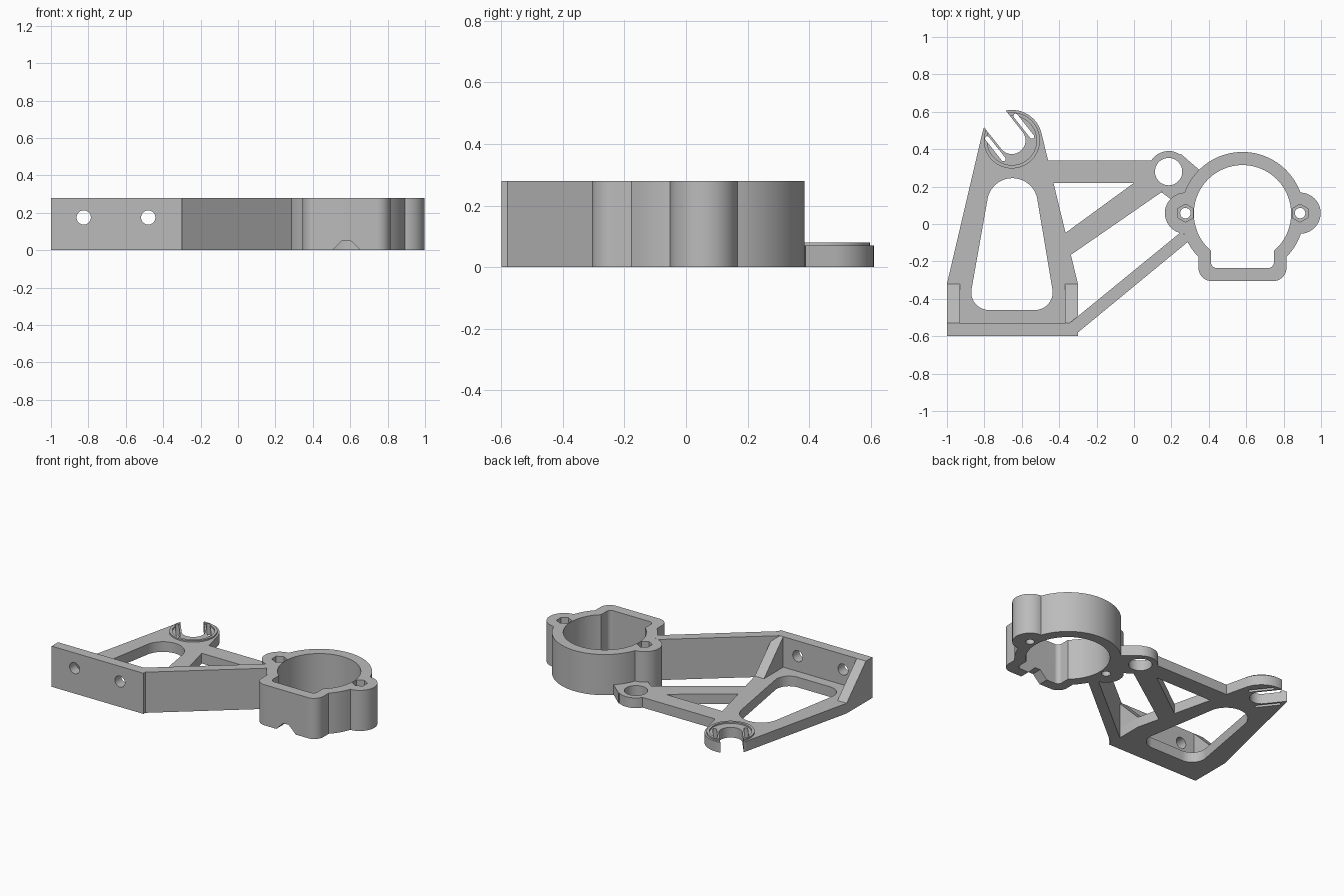
import bpy, bmesh, math
from mathutils import Vector, Matrix
from mathutils.geometry import convex_hull_2d

old = bpy.data.objects.get("Cube")
if old:
    bpy.data.objects.remove(old)

GREY = (0.5, 0.5, 0.5, 1)
mat = bpy.data.materials.new("plain grey")
mat.use_nodes = True
mat.diffuse_color = GREY
mat.node_tree.nodes["Principled BSDF"].inputs["Base Color"].default_value = GREY

LOW, TALL = 0.07, 0.28


def prism(name, circles, z0, z1, sides=64):
    """Extrude the convex outline around circles (x, y, radius)."""
    pts = []
    for x, y, r in circles:
        n = sides if r else 1
        for i in range(n):
            a = math.tau * i / n + math.pi / 2
            pts.append(Vector((x + r * math.cos(a), y + r * math.sin(a))))
    outline = [pts[i] for i in convex_hull_2d(pts)]
    bm = bmesh.new()
    face = bm.faces.new([bm.verts.new((p.x, p.y, z0)) for p in outline])
    top = bmesh.ops.extrude_face_region(bm, geom=[face])["geom"]
    bmesh.ops.translate(bm, vec=(0, 0, z1 - z0),
                        verts=[v for v in top if isinstance(v, bmesh.types.BMVert)])
    bmesh.ops.recalc_face_normals(bm, faces=bm.faces)
    mesh = bpy.data.meshes.new(name)
    bm.to_mesh(mesh)
    bm.free()
    mesh.materials.append(mat)
    ob = bpy.data.objects.new(name, mesh)
    bpy.context.collection.objects.link(ob)
    return ob


def poly(name, points, z0, z1):
    return prism(name, [(x, y, 0) for x, y in points], z0, z1)


def combine(ob, others, operation):
    """Join or cut with each solid in turn, then discard it."""
    for other in others:
        mod = ob.modifiers.new("solid", "BOOLEAN")
        mod.operation, mod.solver, mod.object = operation, "EXACT", other
        bpy.context.view_layer.objects.active = ob
        bpy.ops.object.modifier_apply(modifier=mod.name)
        bpy.data.objects.remove(other)


def stand_up(ob, swap):
    """Turn an extruded profile by reassigning its axes."""
    ob.data.transform(swap)
    bm = bmesh.new()
    bm.from_mesh(ob.data)
    bmesh.ops.recalc_face_normals(bm, faces=bm.faces)
    bm.to_mesh(ob.data)
    bm.free()
    return ob


XZY = Matrix(((1, 0, 0, 0), (0, 0, 1, 0), (0, 1, 0, 0), (0, 0, 0, 1)))
YZX = Matrix(((0, 0, 1, 0), (1, 0, 0, 0), (0, 1, 0, 0), (0, 0, 0, 1)))

# Snap clip frame: d runs out of the mouth, n across it
clip = Vector((-0.653, 0.447))
d = Vector((-0.62, 0.785))
n = Vector((0.785, 0.62))


def at(across, along, r):
    p = clip + n * across + d * along
    return (p.x, p.y, r)


def clip_cutters():
    cutters = [prism("mouth", [at(0, 0, 0.073), at(0, 0.3, 0.073)], -0.1, 0.2)]
    for s in (-1, 1):
        cutters.append(prism("slot", [at(s * 0.097, -0.05, 0.012),
                                      at(s * 0.097, 0.09, 0.012)], -0.1, 0.2))
    return cutters


# Low plate: tapered frame, arm, strut and eyelet
plate = prism("base_plate", [(-1, -0.6, 0), (-0.3, -0.6, 0), (-0.3, -0.32, 0),
                             (-1, -0.32, 0), (-0.805, 0.51, 0), at(0, 0, 0.163)], 0, LOW)
eye = (0.185, 0.28)
combine(plate, [
    poly("arm", [(-0.55, 0.22), (-0.55, 0.34), (0.18, 0.34), (0.18, 0.22)], 0, LOW),
    poly("strut", [(-0.4, -0.072), (-0.4, -0.208), (0.147, 0.17), (0.13, 0.26), (0.055, 0.26)], 0, LOW),
    prism("eyelet", [(*eye, 0.11)], 0, LOW),
    poly("web", [(0.25, 0.375), (0.36, 0.28), (0.29, 0.15), (0.2, 0.13), (0.147, 0.17)], 0, LOW),
], "UNION")
combine(plate, [
    prism("window", [(-0.65, 0.11, 0.135), (-0.775, -0.365, 0.095), (-0.53, -0.365, 0.095)], -0.1, 0.2),
    prism("eyelet_hole", [(*eye, 0.073)], -0.1, 0.2),
] + clip_cutters(), "DIFFERENCE")

# Thin raised lip around the clip
lip = prism("clip_lip", [at(0, 0, 0.15)], 0.05, 0.08)
combine(lip, [prism("lip_inner", [at(0, 0, 0.132)], 0, 0.2)] + clip_cutters(), "DIFFERENCE")

# Mounting wall with two screw holes
wall = poly("mounting_wall", [(-1, -0.6), (-0.3, -0.6), (-0.3, -0.53), (-1, -0.53)], 0, TALL)
combine(wall, [stand_up(prism("screw_hole", [(x, 0.175, 0.038)], -0.8, -0.4), XZY)
               for x in (-0.825, -0.48)], "DIFFERENCE")

# Sloped gussets at both ends of the wall
for side, x in (("right", -1), ("left", -0.37)):
    stand_up(poly(side + "_gusset", [(-0.55, 0.05), (-0.55, TALL), (-0.53, TALL),
                                     (-0.32, LOW), (-0.32, 0.05)], x, x + 0.07), YZX)

# Tall diagonal brace
poly("diagonal_brace", [(-0.3, -0.58), (0.295, -0.09), (0.255, -0.04),
                        (-0.345, -0.53), (-0.345, -0.58)], 0, TALL)

# Clamp: ring with a squared front and two bosses
cx, cy = 0.58, 0.055
bosses = (0.275, 0.888)


def squared(name, half, front, r, z0, z1):
    return prism(name, [(cx + s * (half - r), y, r) for s in (-1, 1)
                        for y in (front + r, -0.07)], z0, z1)


clamp = prism("clamp_ring", [(cx, cy, 0.33)], 0, TALL, 96)
combine(clamp, [squared("box", 0.235, -0.305, 0.07, 0, TALL)]
        + [prism("boss", [(x, 0.058, 0.11)], 0, TALL) for x in bosses], "UNION")
cutters = [prism("bore", [(cx, cy, 0.26)], -0.1, 0.4, 96),
           squared("box_bore", 0.168, -0.235, 0.03, -0.1, 0.4),
           stand_up(poly("notch", [(0.48, -0.025), (0.56, 0.053), (0.6, 0.053), (0.68, -0.025)],
                         -0.4, -0.2), XZY)]
for x in bosses:
    cutters.append(prism("bolt_hole", [(x, 0.058, 0.028)], -0.1, 0.4, 32))
    cutters.append(prism("nut_pocket", [(x, 0.058, 0.048)], 0.16, 0.4, 6))
combine(clamp, cutters, "DIFFERENCE")

# Smooth the round walls, keep edges sharp
for ob in bpy.context.collection.objects:
    if ob.type == "MESH" and mat.name in ob.data.materials:
        bpy.ops.object.select_all(action="DESELECT")
        ob.select_set(True)
        bpy.context.view_layer.objects.active = ob
        bpy.ops.object.shade_smooth_by_angle(angle=math.radians(30))
